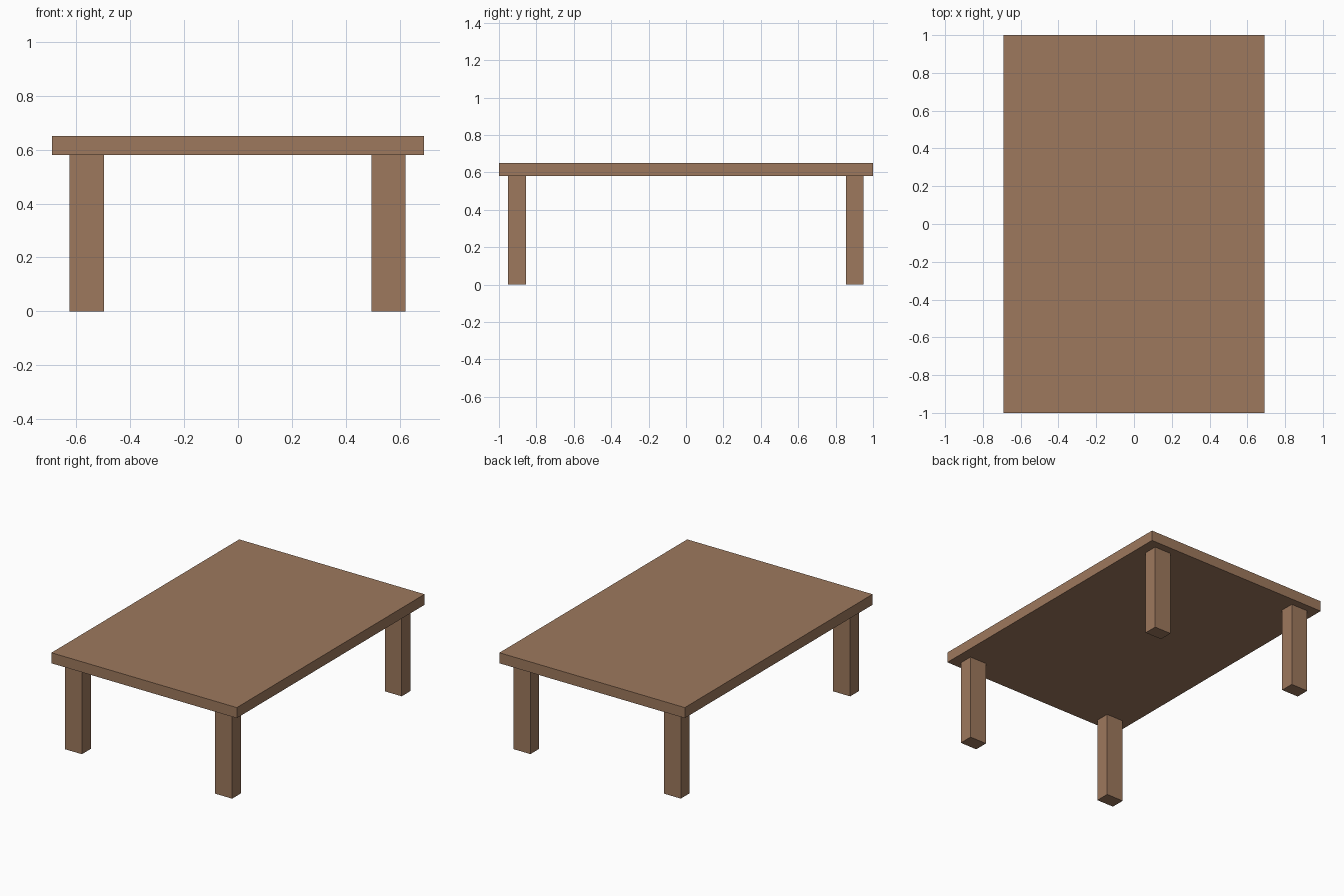
import bpy

if "Cube" in bpy.data.objects:
    bpy.data.objects.remove(bpy.data.objects["Cube"])

wood = bpy.data.materials.new("brown_wood")
wood.diffuse_color = (0.34, 0.19, 0.11, 1)
wood.use_nodes = True
wood.node_tree.nodes["Principled BSDF"].inputs["Base Color"].default_value = wood.diffuse_color


def box(name, x0, x1, y0, y1, z0, z1):
    bpy.ops.mesh.primitive_cube_add(
        size=1, location=((x0 + x1) / 2, (y0 + y1) / 2, (z0 + z1) / 2))
    ob = bpy.context.object
    ob.name = name
    ob.scale = (x1 - x0, y1 - y0, z1 - z0)
    bpy.ops.object.transform_apply(location=False, rotation=False, scale=True)
    ob.data.materials.append(wood)
    return ob


TOP_Z, UNDER_Z = 0.651, 0.58

# Table top slab
box("table_top", -0.691, 0.691, -1, 1, UNDER_Z, TOP_Z)

# Four legs, set in from the edges
for side, x0, x1 in (("left", -0.625, -0.498), ("right", 0.496, 0.622)):
    for end, y0, y1 in (("front", -0.951, -0.856), ("back", 0.855, 0.948)):
        box(f"{end}_{side}_leg", x0, x1, y0, y1, 0, UNDER_Z)
